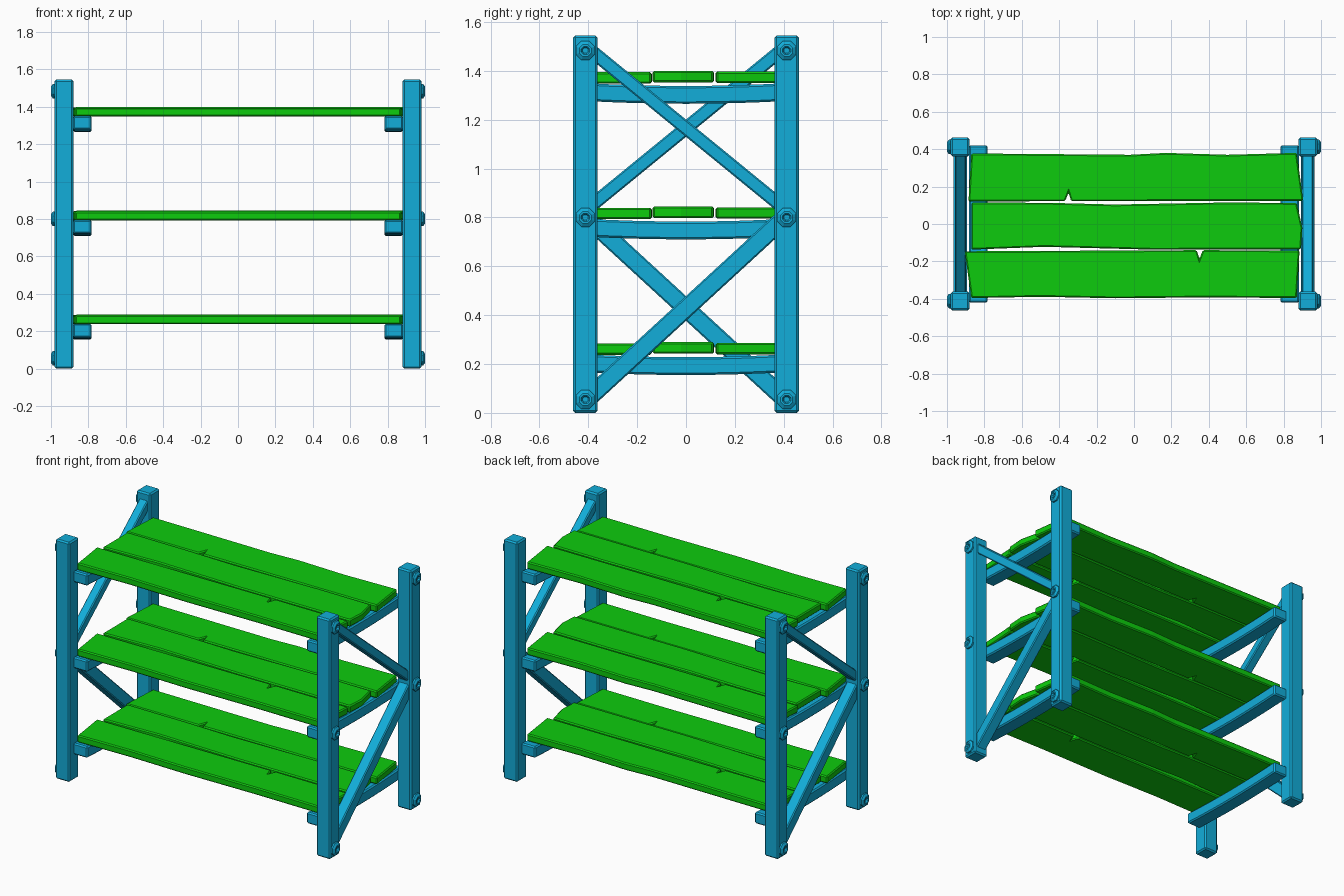
import bpy, bmesh, math
from mathutils import Vector, Matrix

cube = bpy.data.objects.get("Cube")
if cube:
    bpy.data.objects.remove(cube, do_unlink=True)


def material(name, rgb):
    mat = bpy.data.materials.new(name)
    mat.use_nodes = True
    mat.diffuse_color = (*rgb, 1)
    mat.node_tree.nodes["Principled BSDF"].inputs["Base Color"].default_value = (*rgb, 1)
    return mat


BLUE = material("blue_paint", (0.006, 0.42, 0.70))
GREEN = material("green_paint", (0.004, 0.60, 0.004))


def finish(bm, name, mat, bevel=0.0):
    bmesh.ops.recalc_face_normals(bm, faces=bm.faces)
    mesh = bpy.data.meshes.new(name)
    bm.to_mesh(mesh)
    bm.free()
    mesh.materials.append(mat)
    obj = bpy.data.objects.new(name, mesh)
    bpy.context.collection.objects.link(obj)
    if bevel:
        mod = obj.modifiers.new("Bevel", "BEVEL")
        mod.width = bevel
        mod.segments = 1
        mod.limit_method = "ANGLE"
        mod.angle_limit = math.radians(40)
    return obj


def box(size, matrix):
    bm = bmesh.new()
    bmesh.ops.create_cube(bm, size=1)
    bm.transform(matrix @ Matrix.Diagonal((*size, 1)))
    return bm


def prism(points, direction):
    """Extrude a flat outline along a direction."""
    bm = bmesh.new()
    face = bm.faces.new([bm.verts.new(p) for p in points])
    new = bmesh.ops.extrude_face_region(bm, geom=[face])["geom"]
    bmesh.ops.translate(bm, vec=direction,
                        verts=[v for v in new if isinstance(v, bmesh.types.BMVert)])
    return bm


def post(y, turn, name):
    bm = box((0.10, 0.10, 1.545), Matrix.Translation((0.93, y, 0.7725)))
    bm.transform(turn)
    finish(bm, name, BLUE, 0.009)


def bolt(y, z, turn, name):
    # chamfered eight-sided head with a sunken socket
    bm = bmesh.new()
    bmesh.ops.create_cone(bm, cap_ends=True, segments=8, radius1=0.042,
                          radius2=0.042, depth=0.022)
    bm.transform(Matrix.Rotation(math.pi / 8, 4, "Z"))
    cap = max(bm.faces, key=lambda f: f.calc_center_median().z)
    for inset, rise in ((0.014, 0.010), (0.008, 0.0), (0.006, -0.012)):
        bmesh.ops.inset_region(bm, faces=[cap], thickness=inset, use_even_offset=True)
        bmesh.ops.translate(bm, verts=cap.verts, vec=(0, 0, rise))
    bm.transform(turn @ Matrix.Translation((0.979, y, z)) @ Matrix.Rotation(math.pi / 2, 4, "Y"))
    finish(bm, name, BLUE)


def brace(start, end, width, depth, turn, name):
    a, b = Vector((0.928, *start)), Vector((0.928, *end))
    d = b - a
    place = Matrix.Translation((a + b) / 2) @ Matrix.Rotation(math.atan2(d.z, d.y), 4, "X")
    bm = box((depth, d.length, width), place)
    bm.transform(turn)
    finish(bm, name, BLUE, 0.006)


def support(z, turn, name):
    # bar that sags slightly in the middle
    steps = [i / 4 - 1 for i in range(9)]
    top = [(0.782, 0.42 * t, z + 0.037 - 0.012 * (1 - t * t)) for t in steps]
    low = [(0.782, 0.42 * t, z - 0.036 - 0.012 * (1 - t * t)) for t in reversed(steps)]
    bm = prism(top + low, (0.1, 0, 0))
    bm.transform(turn)
    finish(bm, name, BLUE, 0.008)


# End frames: the second is the first turned half way round
LEVELS = {"lower": 0.263, "middle": 0.818, "upper": 1.373}
for side, angle in (("left", 0), ("right", math.pi)):
    turn = Matrix.Rotation(angle, 4, "Z")
    for place, y in (("a", -0.412), ("b", 0.412)):
        post(y, turn, f"{side}_post_{place}")
        for level, z in (("lower", 0.055), ("middle", 0.80), ("upper", 1.483)):
            bolt(y, z, turn, f"{side}_{level}_bolt_{place}")
    brace((-0.41, 1.50), (0.41, 0.83), 0.055, 0.06, turn, f"{side}_upper_brace")
    brace((-0.40, 0.06), (0.40, 0.795), 0.075, 0.072, turn, f"{side}_lower_brace")
    for level, z in LEVELS.items():
        support(z - 0.06, turn, f"{side}_{level}_support")

# Shelf boards with uneven ends and small splits
BOARDS = {
    "back": (0.0, [(-0.87, 0.377), (-0.02, 0.37), (0.17, 0.38), (0.5, 0.37), (0.87, 0.38),
                   (0.905, 0.124), (-0.336, 0.122), (-0.35, 0.168), (-0.368, 0.122),
                   (-0.885, 0.121)]),
    "middle": (0.003, [(-0.87, 0.115), (-0.45, 0.113), (-0.1, 0.104), (0.5, 0.115), (0.87, 0.112),
                       (0.9, -0.02), (0.893, -0.135), (0.1, -0.137), (-0.48, -0.122),
                       (-0.87, -0.137)]),
    "front": (-0.002, [(-0.905, -0.146), (0.335, -0.14), (0.35, -0.186), (0.368, -0.14),
                       (0.885, -0.142), (0.87, -0.396), (0.4, -0.392), (-0.1, -0.397),
                       (-0.5, -0.389), (-0.87, -0.396)]),
}
for level, z in LEVELS.items():
    for name, (lift, outline) in BOARDS.items():
        base = z + lift - 0.0235
        bm = prism([(x, y, base) for x, y in outline], (0, 0, 0.047))
        finish(bm, f"{level}_{name}_board", GREEN, 0.007)
